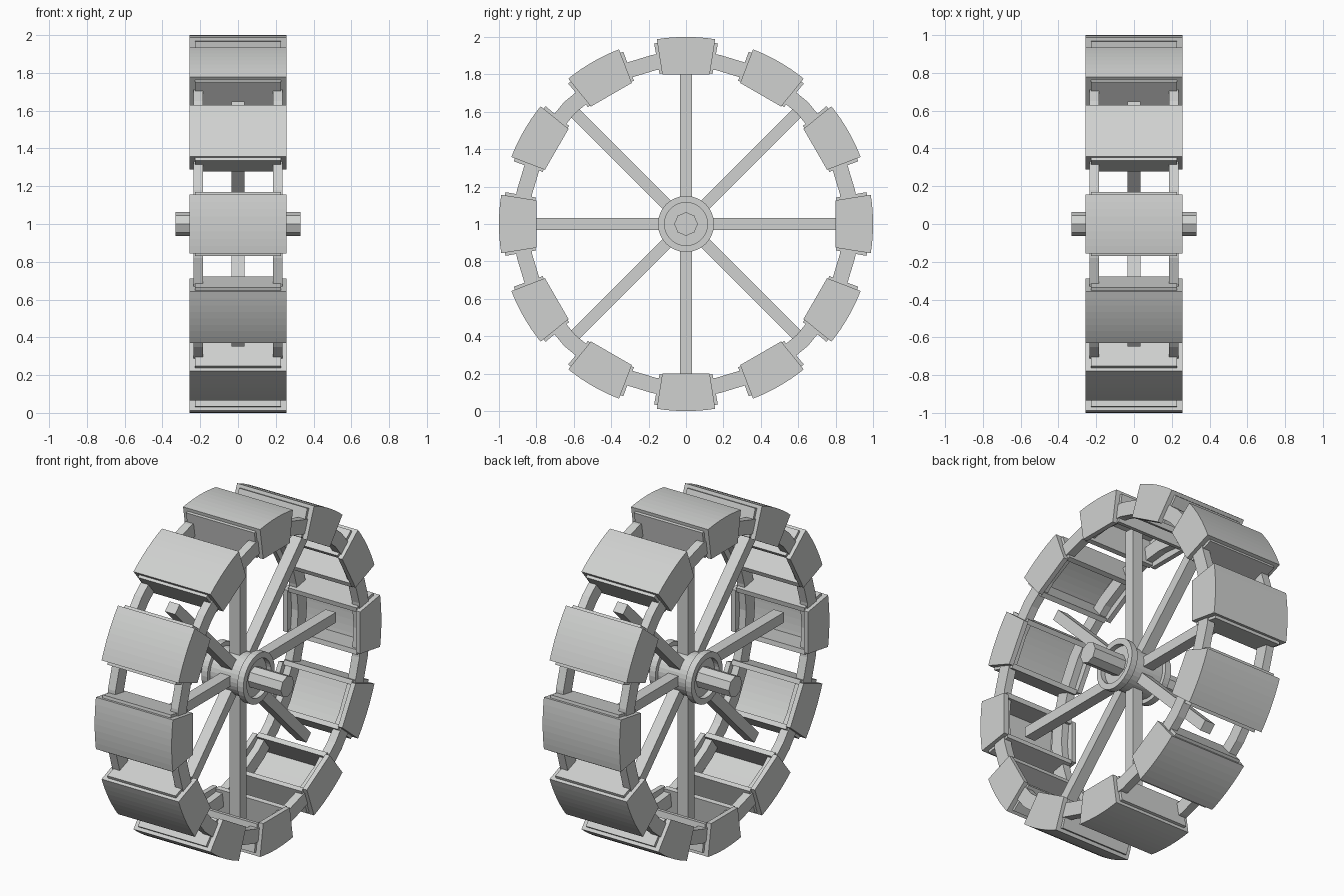
import bpy, bmesh
from math import sin, cos, pi, radians
from mathutils import Matrix

if "Cube" in bpy.data.objects:
    bpy.data.objects.remove(bpy.data.objects["Cube"], do_unlink=True)

grey = bpy.data.materials.new("plain grey")
grey.use_nodes = True
colour = (0.63, 0.64, 0.63, 1)
grey.diffuse_color = colour
grey.node_tree.nodes["Principled BSDF"].inputs["Base Color"].default_value = colour

CENTRE = 1.0  # height of the axle


def place(name, mesh, angle=0):
    obj = bpy.data.objects.new(name, mesh)
    obj.location.z = CENTRE
    obj.rotation_euler.x = angle
    bpy.context.collection.objects.link(obj)
    return obj


def finish(name, bm):
    bmesh.ops.remove_doubles(bm, verts=bm.verts, dist=1e-5)
    bmesh.ops.recalc_face_normals(bm, faces=bm.faces)
    mesh = bpy.data.meshes.new(name)
    bm.to_mesh(mesh)
    bm.free()
    mesh.materials.append(grey)
    return mesh


def prism(name, outline, x0, x1):
    """Extrude a (y, z) outline along x."""
    bm = bmesh.new()
    face = bm.faces.new([bm.verts.new((x0, y, z)) for y, z in outline])
    out = bmesh.ops.extrude_face_region(bm, geom=[face])
    moved = [v for v in out["geom"] if isinstance(v, bmesh.types.BMVert)]
    bmesh.ops.translate(bm, verts=moved, vec=(x1 - x0, 0, 0))
    return finish(name, bm)


def lathe(name, profile, steps, closed=True):
    """Spin an (x, radius) profile around the axle."""
    bm = bmesh.new()
    verts = [bm.verts.new((x, r, 0)) for x, r in profile]
    pairs = list(zip(verts, verts[1:] + verts[:1]))
    edges = [bm.edges.new(p) for p in (pairs if closed else pairs[:-1])]
    bmesh.ops.spin(bm, geom=verts + edges, cent=(0, 0, 0), axis=(1, 0, 0),
                   dvec=(0, 0, 0), angle=2 * pi, steps=steps)
    return finish(name, bm)


def rect(x0, x1, r0, r1):
    return [(x0, r0), (x1, r0), (x1, r1), (x0, r1)]


def arc(r, a0, a1, n=8):
    angles = [radians(a0 + (a1 - a0) * i / n) for i in range(n + 1)]
    return [(r * cos(a), r * sin(a)) for a in angles]


# Axle and hub with a raised collar at each end
place("axle", lathe("axle", [(-0.33, 0), (-0.33, 0.063), (0.33, 0.063), (0.33, 0)], 8, False))
place("hub", lathe("hub", [(-0.11, 0), (-0.11, 0.125), (0.11, 0.125), (0.11, 0)], 32, False))
for side, s in (("left", 1), ("right", -1)):
    place(side + "_hub_collar",
          lathe("hub_collar", rect(s * 0.1, s * 0.14, 0.115, 0.15), 32))
    place(side + "_rim", lathe("rim", rect(s * 0.185, s * 0.235, 0.838, 0.922), 32))

# Spokes
spoke = prism("spoke", [(0.1, -0.031), (0.885, -0.031), (0.885, 0.031), (0.1, 0.031)],
              -0.034, 0.034)
for i in range(8):
    place(f"spoke_{i + 1}", spoke, i * pi / 4)

# Buckets: curved outer plate, two side plates, two end plates, open inward
HALF, WIDE, INNER = 9, 0.257, 0.228
floor = prism("bucket_floor", arc(1.0, -HALF, HALF) + arc(0.98, HALF, -HALF), -WIDE, WIDE)
cheek_outline = arc(0.98, -HALF, HALF) + arc(0.808, HALF, -HALF, 1)
cheeks = [prism("bucket_side", cheek_outline, s * INNER, s * WIDE) for s in (1, -1)]
ends = [prism("bucket_end", arc(0.98, s * 8, s * 10, 1) + arc(0.815, s * 10, s * 8, 1),
              -INNER, INNER) for s in (1, -1)]
for i in range(12):
    for part in [floor] + cheeks + ends:
        place(f"{part.name.split('.')[0]}_{i + 1}", part, i * pi / 6)
